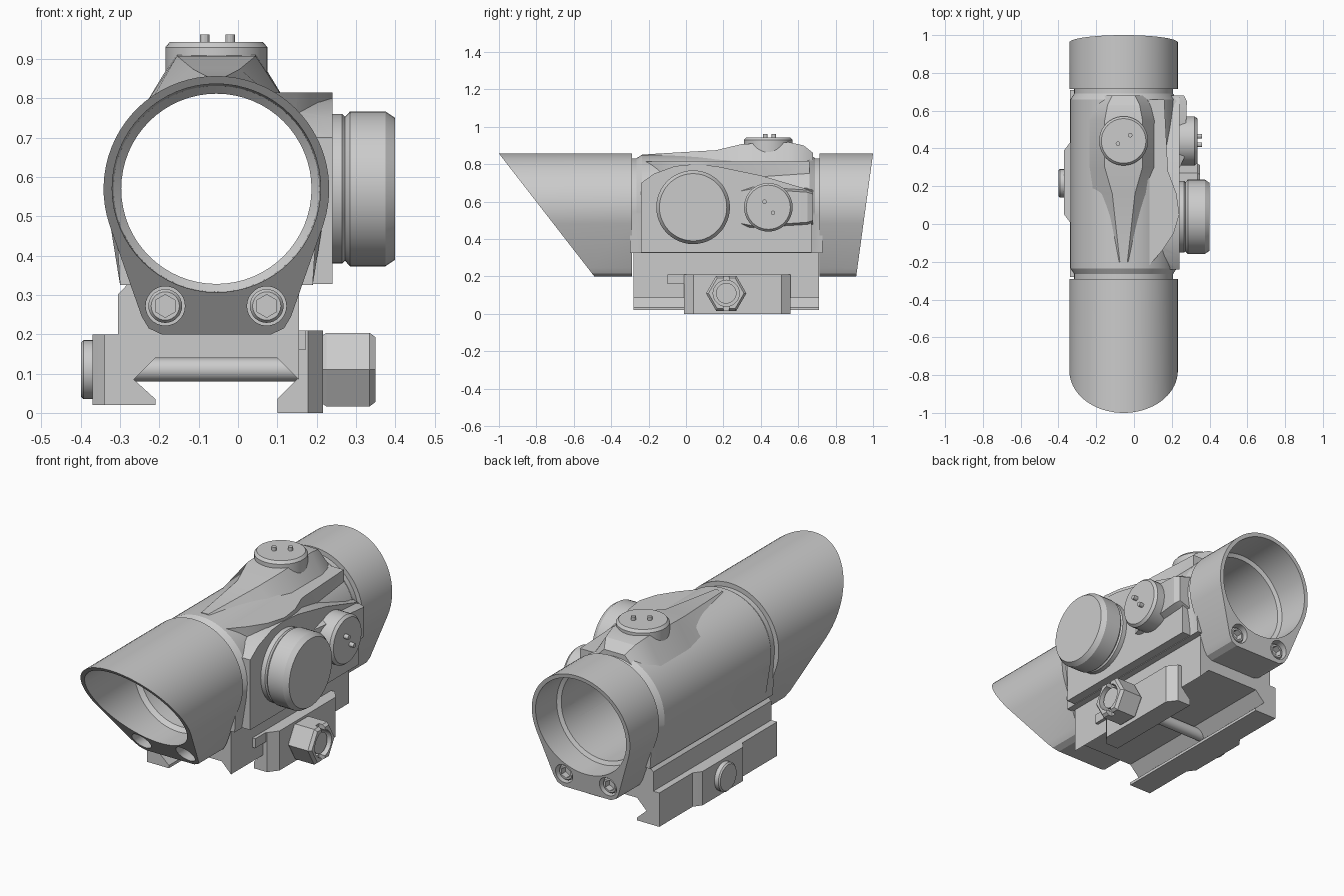
import bpy, bmesh, math
from math import sin, cos, radians, pi

if "Cube" in bpy.data.objects:
    bpy.data.objects.remove(bpy.data.objects["Cube"])

CX, CZ = -0.055, 0.57          # optical axis


def loft(name, loops):
    """Closed skin through loops holding the same number of points."""
    bm = bmesh.new()
    rows = [[bm.verts.new(p) for p in lp] for lp in loops]
    n = len(rows[0])
    for a, b in zip(rows, rows[1:]):
        for i in range(n):
            j = (i + 1) % n
            bm.faces.new((a[i], a[j], b[j], b[i]))
    bm.faces.new(rows[0][::-1])
    bm.faces.new(rows[-1])
    bmesh.ops.recalc_face_normals(bm, faces=bm.faces)
    me = bpy.data.meshes.new(name)
    bm.to_mesh(me)
    bm.free()
    ob = bpy.data.objects.new(name, me)
    bpy.context.collection.objects.link(ob)
    return ob


def place(axis, p, q, t):
    return {'x': (t, p, q), 'y': (p, t, q), 'z': (p, q, t)}[axis]


def prism(name, axis, pts, a, b):
    return loft(name, [[place(axis, p, q, t) for p, q in pts] for t in (a, b)])


def box(name, x, y, z):
    return prism(name, 'y', [(x[0], z[0]), (x[1], z[0]), (x[1], z[1]), (x[0], z[1])], *y)


def lathe(name, axis, c, prof, seg=40, rot=0.0):
    """prof: (radius, position along axis); c: centre in the other two axes."""
    return loft(name, [[place(axis, c[0] + r * cos(rot + 2 * pi * i / seg),
                              c[1] + r * sin(rot + 2 * pi * i / seg), t)
                        for i in range(seg)] for r, t in prof])


def cut(ob, cutter, keep=False):
    cutter.hide_render = True
    m = ob.modifiers.new("cut", 'BOOLEAN')
    m.operation, m.solver, m.object = 'DIFFERENCE', 'EXACT', cutter
    bpy.context.view_layer.objects.active = ob
    bpy.ops.object.modifier_apply(modifier=m.name)
    if not keep:
        bpy.data.objects.remove(cutter)


def outline(r, low, drop, n=44):
    """Round top running into a narrower flat foot."""
    pts = []
    for i in range(n + 1):
        a = radians(-drop + (180 + 2 * drop) * i / n)
        pts.append((CX + r * cos(a), CZ + r * sin(a)))
    pts += [(CX - w, z) for w, z in low]
    pts += [(CX + w, z) for w, z in reversed(low)]
    return pts


# bore cutter through the whole sight
bore = lathe("bore_cutter", 'y', (CX, CZ),
             [(0.268, -1.1), (0.262, -0.42), (0.242, -0.40), (0.242, 0.78),
              (0.262, 0.79), (0.268, 1.1)], 64)

# front and rear hoods with slanted openings
hood = outline(0.287, [(0.19, 0.245), (0.172, 0.215), (0.14, 0.2)], 18)
front_y = lambda z: -1 + (0.857 - z) * 0.51 / 0.657
rear_y = lambda z: 1 - (0.857 - z) * 0.09 / 0.657
front = loft("front_hood", [[(x, front_y(z), z) for x, z in hood],
                            [(x, -0.29, z) for x, z in hood]])
rear = loft("rear_hood", [[(x, 0.715, z) for x, z in hood],
                          [(x, rear_y(z), z) for x, z in hood]])

# main tube with necks at both ends
foot = [(0.245, 0.325)]
body = loft("main_tube", [[(x, y, z) for x, z in outline(r, foot, 10)]
            for y, r in ((-0.30, 0.262), (-0.265, 0.262), (-0.235, 0.281),
                         (0.66, 0.281), (0.69, 0.262), (0.73, 0.262))])

# housing on the right side and the flat shoulder above it
side = prism("side_housing", 'x', [
    (-0.24, 0.328), (-0.24, 0.70), (-0.17, 0.75), (-0.06, 0.79), (0.04, 0.80),
    (0.16, 0.79), (0.40, 0.74), (0.67, 0.66), (0.67, 0.328)], 0.0, 0.24)
shoulder = loft("side_shoulder", [
    [(x, y, z) for x, y in ((0.0, -0.2), (0.08, -0.22), (0.15, -0.14), (0.21, -0.05),
                            (0.24, 0.05), (0.225, 0.16), (0.18, 0.28), (0.16, 0.66),
                            (0.0, 0.66))] for z in (0.6, 0.815)])

# fairings under the two adjusters: up = elevation, right = windage
up = lambda u, y, h: (CX + u, y, CZ + h)
right = lambda u, y, h: (CX + h, y, CZ - u)


def fairing(name, f, secs):
    return loft(name, [[f(-b, y, 0.2), f(-w, y, h), f(w, y, h), f(b, y, 0.2)]
                       for y, h, w, b in secs])


top_f = fairing("top_fairing", up, [
    (-0.2, 0.284, 0.02, 0.1), (0.16, 0.305, 0.06, 0.18), (0.3, 0.338, 0.1, 0.19),
    (0.55, 0.348, 0.1, 0.19), (0.63, 0.33, 0.085, 0.17), (0.68, 0.29, 0.06, 0.15)])
side_f = fairing("side_fairing", right, [
    (0.26, 0.28, 0.08, 0.13), (0.36, 0.325, 0.1, 0.14),
    (0.65, 0.335, 0.08, 0.12), (0.68, 0.32, 0.07, 0.11)])

for ob in (front, rear, body, side, shoulder, top_f, side_f):
    cut(ob, bore, keep=True)
bpy.data.objects.remove(bore)

# adjuster caps with two pins each
cap = [(0.13, 0.275), (0.13, 0.36), (0.118, 0.374)]
lathe("top_adjuster_cap", 'z', (-0.055, 0.44), [(r, CZ + h) for r, h in cap])
lathe("side_adjuster_cap", 'x', (0.44, 0.57), [(r, CX + h + 0.016) for r, h in cap])
for i, (x, y) in enumerate(((-0.085, 0.425), (-0.02, 0.47))):
    lathe(f"top_pin_{i}", 'z', (x, y), [(0.012, 0.93), (0.012, 0.963)], 12)
for i, (y, z) in enumerate(((0.42, 0.60), (0.465, 0.54))):
    lathe(f"side_pin_{i}", 'x', (y, z), [(0.012, 0.32), (0.012, 0.36)], 12)

# large battery knob
lathe("battery_knob", 'x', (0.038, 0.57), [
    (0.19, 0.22), (0.19, 0.265), (0.183, 0.272), (0.197, 0.285),
    (0.197, 0.375), (0.18, 0.40)], 48)

# recessed socket bolts in both hoods
for ob, tag, y0, y1, s in ((front, "front", -0.9, -0.40, -1), (rear, "rear", 1.1, 0.85, 1)):
    for i, x in enumerate((-0.185, 0.073)):
        cut(ob, lathe("hole_cutter", 'y', (x, 0.272), [(0.05, y0), (0.05, y1)], 28))
        out = y1 + s * 0.055
        bolt = lathe(f"{tag}_bolt_{i}", 'y', (x, 0.272),
                     [(0.043, y1 - s * 0.02), (0.043, out - s * 0.01), (0.036, out)], 28)
        cut(bolt, lathe("hex_cutter", 'y', (x, 0.272),
                        [(0.029, out + s * 0.05), (0.029, out - s * 0.035)], 6, pi / 6))

# rail mount block with its channel and fixed left jaw
prism("mount_block", 'y', [
    (-0.305, 0.14), (0.1, 0.14), (0.155, 0.085), (0.155, 0.328),
    (-0.28, 0.328), (-0.305, 0.302)], -0.28, 0.71)
prism("left_jaw", 'y', [
    (-0.34, 0.2), (-0.34, 0.02), (-0.21, 0.02), (-0.21, 0.035), (-0.265, 0.085),
    (-0.21, 0.14), (-0.21, 0.2)], -0.28, 0.71)
prism("left_jaw_pad", 'z', [(-0.33, 0.0), (-0.34, 0.01), (-0.37, 0.05), (-0.37, 0.39),
                            (-0.34, 0.43), (-0.33, 0.44)], 0.02, 0.2)

# moving clamp on the right, ends chamfered
clamp = lambda x: [(0.1, 0.0), (x, 0.0), (x, 0.21), (0.15, 0.21), (0.15, 0.085), (0.1, 0.035)]
loft("right_clamp", [[(p, y, z) for p, z in clamp(x)] for y, x in
                     ((-0.01, 0.178), (0.04, 0.216), (0.51, 0.216), (0.56, 0.178))])
box("clamp_guide", (0.14, 0.172), (-0.1, 0.485), (0.16, 0.21))

# cross bolt: rod, left nut, slotted hex head
lathe("cross_rod", 'x', (0.215, 0.11), [(0.03, -0.37), (0.03, 0.25)], 24)
lathe("left_nut", 'x', (0.215, 0.11), [(0.075, -0.35), (0.075, -0.393), (0.068, -0.40)], 32)
head = lathe("hex_head", 'x', (0.215, 0.11), [
    (0.1, 0.214), (0.108, 0.225), (0.108, 0.335), (0.095, 0.35)], 6)
cut(head, lathe("ring_cutter", 'x', (0.215, 0.11), [(0.07, 0.29), (0.07, 0.4)], 28))
cut(head, box("slot_cutter", (0.315, 0.4), (0.2, 0.23), (-0.05, 0.3)))
lathe("hex_head_core", 'x', (0.215, 0.11), [(0.055, 0.28), (0.055, 0.335)], 28)

# smooth round surfaces, keep edges crisp
for ob in bpy.context.scene.objects:
    ob.select_set(True)
    bpy.context.view_layer.objects.active = ob
bpy.ops.object.shade_smooth_by_angle(angle=radians(25))
